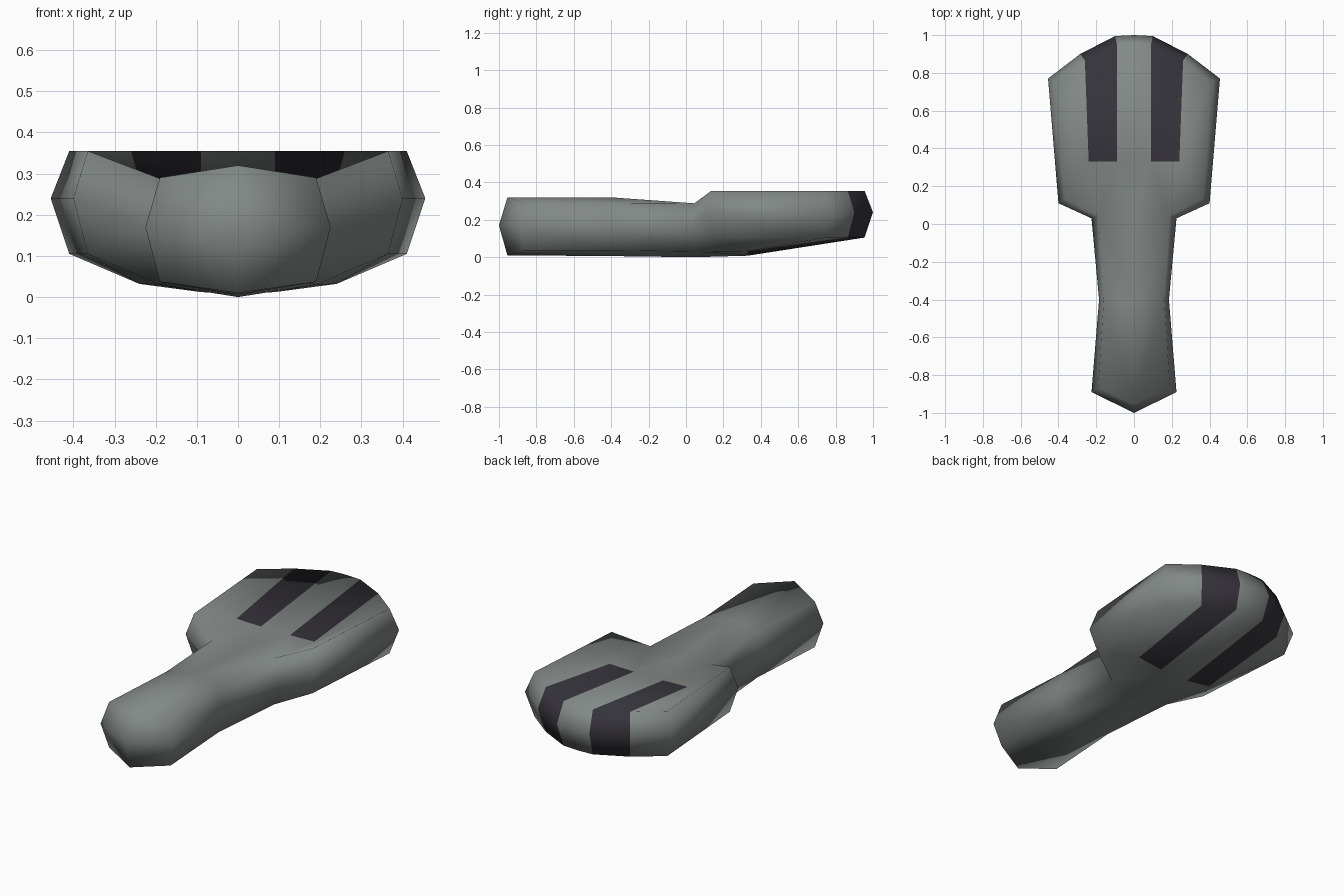
import bpy, bmesh

if "Cube" in bpy.data.objects:
    bpy.data.objects.remove(bpy.data.objects["Cube"])

# Two flat colours
def material(name, rgb):
    m = bpy.data.materials.new(name)
    m.diffuse_color = (*rgb, 1)
    m.use_nodes = True
    m.node_tree.nodes["Principled BSDF"].inputs["Base Color"].default_value = m.diffuse_color
    return m

grey = material("stone_grey", (0.225, 0.25, 0.238))
dark = material("dark_stripe", (0.036, 0.033, 0.043))

# Right half outlines, from the handle tip round to the head tip
mid = [(0, -1), (.225, -.89), (.185, -.4), (.225, .03), (.40, .11),
       (.455, .77), (.285, .90), (.10, .995), (0, 1)]
mid_z = [.17, .17, .17, .17, .24, .24, .24, .24, .24]
rim = [(0, -.955), (.19, -.865), (.16, -.4), (.19, .045), (.365, .135),
       (.41, .75), (.26, .865), (.09, .95), (0, .955)]
top_z = [.32, .29, .29, .288, .355, .355, .355, .355, .355]
low_z = [.01, .037, .037, .03, .105, .105, .105, .105, .105]

# Inner cap points: handle ridge, neck, palm centre, stripe ends
inner = [(0, -.4), (0, .045), (0, .33), (.09, .33), (.24, .33)]
inner_top = [.32, .285, .28, .281, .285]
inner_low = [.006, 0, .008, .012, .032]

# Cap layout: 0-8 rim, 9-13 inner points, the last face is the stripe
cap = [(0, 1, 2, 9), (9, 2, 3, 10), (10, 3, 12, 11), (3, 13, 12), (3, 4, 13),
       (4, 5, 13), (5, 6, 13), (11, 12, 7, 8), (12, 13, 6, 7)]

bm = bmesh.new()

def points(outline, heights):
    return [bm.verts.new((x, y, z)) for (x, y), z in zip(outline, heights)]

def face(verts, stripe):
    f = bm.faces.new(verts)
    f.material_index = int(stripe)
    f.smooth = True

top = points(rim + inner, top_z + inner_top)
low = points(rim + inner, low_z + inner_low)
belt = points(mid, mid_z)

# Top and underside
for ids in cap:
    stripe = ids == cap[-1]
    face([top[i] for i in ids], stripe)
    face([low[i] for i in reversed(ids)], stripe)

# Bevelled side walls, stripes carry over the tip
for i in range(8):
    stripe = i == 6
    face([top[i], belt[i], belt[i + 1], top[i + 1]], stripe)
    face([belt[i], low[i], low[i + 1], belt[i + 1]], stripe)

# Mirror to the left half
geom = bm.verts[:] + bm.edges[:] + bm.faces[:]
copy = bmesh.ops.duplicate(bm, geom=geom)["geom"]
for v in copy:
    if isinstance(v, bmesh.types.BMVert):
        v.co.x *= -1
bmesh.ops.reverse_faces(bm, faces=[f for f in copy if isinstance(f, bmesh.types.BMFace)])
bmesh.ops.remove_doubles(bm, verts=bm.verts[:], dist=0.0005)
bmesh.ops.recalc_face_normals(bm, faces=bm.faces[:])

mesh = bpy.data.meshes.new("paddle")
bm.to_mesh(mesh)
bm.free()
mesh.materials.append(grey)
mesh.materials.append(dark)
paddle = bpy.data.objects.new("paddle", mesh)
bpy.context.collection.objects.link(paddle)
